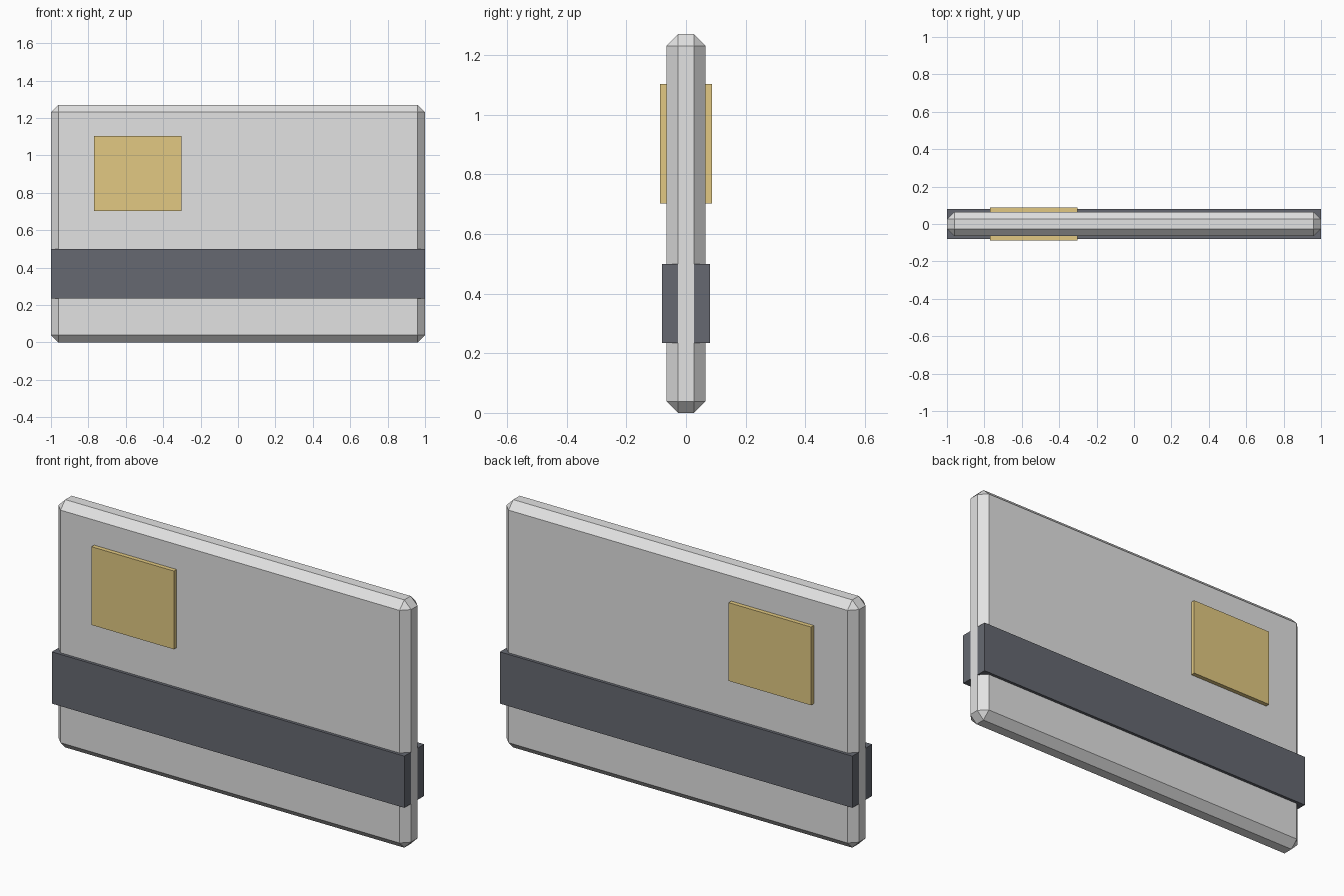
import bpy

if "Cube" in bpy.data.objects:
    bpy.data.objects.remove(bpy.data.objects["Cube"])


def material(name, rgb):
    mat = bpy.data.materials.new(name)
    mat.diffuse_color = (*rgb, 1)
    mat.use_nodes = True
    mat.node_tree.nodes["Principled BSDF"].inputs["Base Color"].default_value = mat.diffuse_color
    return mat


def box(name, low, high, mat, bevel=0):
    """Box between two corners, with optional chamfered edges."""
    bpy.ops.mesh.primitive_cube_add(size=1, location=[(a + b) / 2 for a, b in zip(low, high)])
    obj = bpy.context.object
    obj.name = name
    obj.scale = [b - a for a, b in zip(low, high)]
    bpy.ops.object.transform_apply(location=False, rotation=False, scale=True)
    obj.data.materials.append(mat)
    if bevel:
        mod = obj.modifiers.new("chamfer", "BEVEL")
        mod.width = bevel
        mod.segments = 1
    return obj


light_grey = material("light grey", (0.76, 0.76, 0.76))
dark_grey = material("dark slate", (0.133, 0.141, 0.165))
gold = material("gold", (0.76, 0.584, 0.223))

# Chamfered card
box("card_body", (-1, -0.065, 0), (1, 0.065, 1.27), light_grey, bevel=0.039)

# Stripe wrapping both faces, its ends just shy of the card's narrow sides
box("stripe", (-0.9995, -0.08, 0.235), (0.9995, 0.08, 0.5), dark_grey)

# Chip standing out on both faces
box("chip", (-0.77, -0.087, 0.702), (-0.303, 0.087, 1.103), gold)
